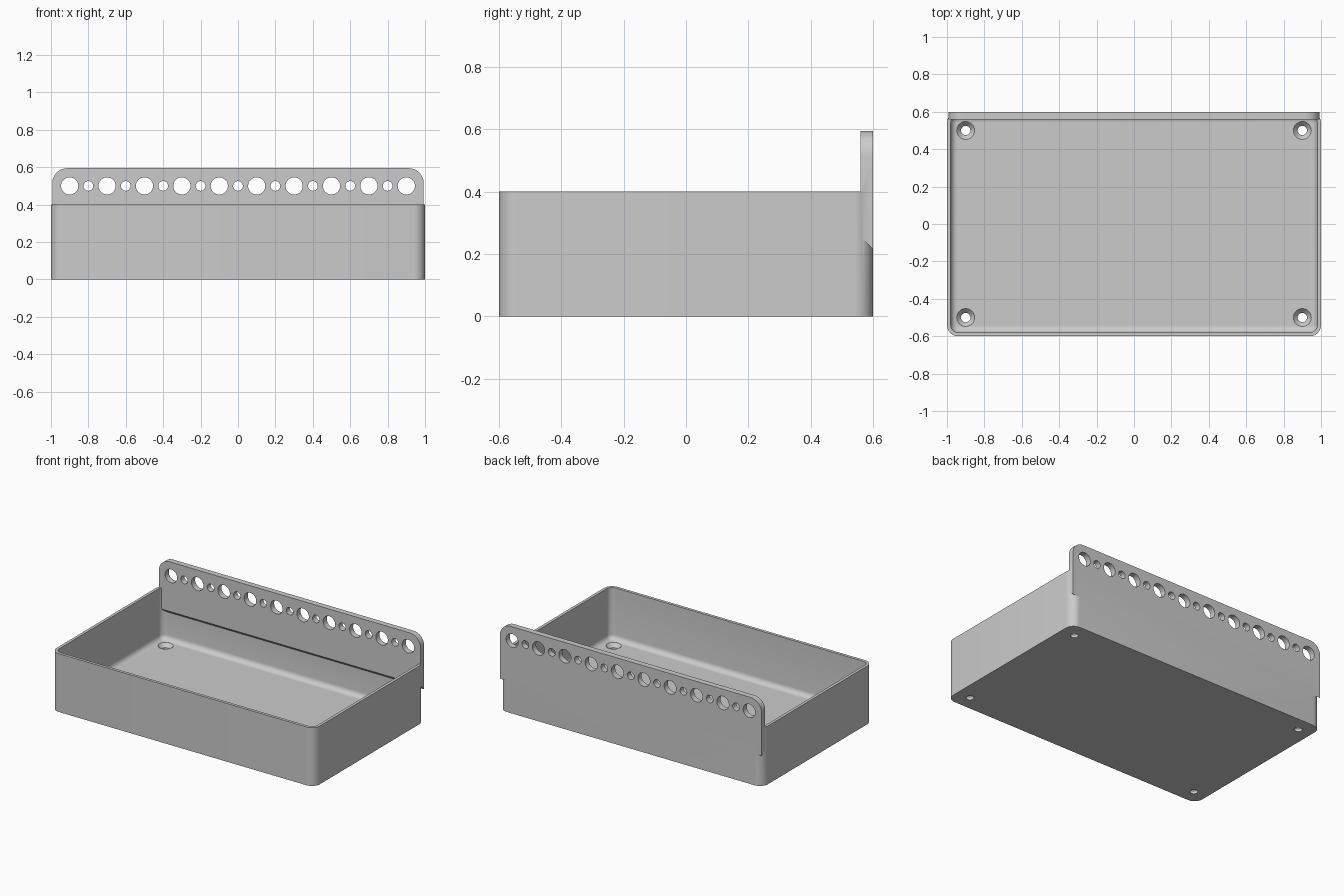
import bpy, bmesh
from math import cos, sin, pi, radians
from mathutils import Matrix, Vector

if "Cube" in bpy.data.objects:
    bpy.data.objects.remove(bpy.data.objects["Cube"], do_unlink=True)

grey = bpy.data.materials.new("light_grey_plastic")
grey.use_nodes = True
GREY = (0.6, 0.6, 0.6, 1)
grey.diffuse_color = GREY
grey.node_tree.nodes["Principled BSDF"].inputs["Base Color"].default_value = GREY

HALF_X, HALF_Y, HEIGHT = 1.0, 0.6, 0.4
WALL, FLOOR, CORNER, FILLET = 0.02, 0.045, 0.06, 0.035
PLATE_X, PLATE_TOP, PLATE_FRONT, PLATE_R = 0.993, 0.595, 0.56, 0.08


def finish(bm, name):
    bmesh.ops.recalc_face_normals(bm, faces=bm.faces)
    mesh = bpy.data.meshes.new(name)
    bm.to_mesh(mesh)
    bm.free()
    mesh.materials.append(grey)
    obj = bpy.data.objects.new(name, mesh)
    bpy.context.collection.objects.link(obj)
    return obj


def rounded_ring(bm, inset, z, steps=8):
    """Ring of vertices around a rounded rectangle."""
    r = max(CORNER - inset, 0.008)
    cx, cy = HALF_X - inset - r, HALF_Y - inset - r
    verts = []
    for q, (sx, sy) in enumerate([(1, 1), (-1, 1), (-1, -1), (1, -1)]):
        for i in range(steps + 1):
            a = (q + i / steps) * pi / 2
            verts.append(bm.verts.new((sx * cx + r * cos(a), sy * cy + r * sin(a), z)))
    return verts


def boolean(target, tool, operation):
    mod = target.modifiers.new(operation.lower(), "BOOLEAN")
    mod.operation, mod.solver, mod.object = operation, "EXACT", tool
    bpy.ops.object.select_all(action="DESELECT")
    bpy.context.view_layer.objects.active = target
    target.select_set(True)
    bpy.ops.object.modifier_apply(modifier=mod.name)
    bpy.data.objects.remove(tool, do_unlink=True)


# Tray shell: outer wall, rim, inner wall, filleted floor
bm = bmesh.new()
section = [(0, 0), (0, HEIGHT), (WALL, HEIGHT)]
for i in range(7):
    a = i / 6 * pi / 2
    section.append((WALL + FILLET * (1 - cos(a)), FLOOR + FILLET * (1 - sin(a))))
rings = [rounded_ring(bm, inset, z) for inset, z in section]
for low, high in zip(rings, rings[1:]):
    n = len(low)
    for i in range(n):
        j = (i + 1) % n
        bm.faces.new((low[i], low[j], high[j], high[i]))
bm.faces.new(rings[0])
bm.faces.new(rings[-1])
tray = finish(bm, "open_tray")

# Countersunk screw holes in the floor
bm = bmesh.new()
for x in (-0.9, 0.9):
    for y in (-0.5, 0.5):
        loops = []
        for r, z in [(0.025, -0.05), (0.025, 0.02), (0.048, FLOOR), (0.048, 0.1)]:
            loops.append([bm.verts.new((x + r * cos(k * pi / 16), y + r * sin(k * pi / 16), z))
                          for k in range(32)])
        for a, b in zip(loops, loops[1:]):
            for k in range(32):
                m = (k + 1) % 32
                bm.faces.new((a[k], a[m], b[m], b[k]))
        bm.faces.new(loops[0])
        bm.faces.new(loops[-1])
boolean(tray, finish(bm, "screw_cutter"), "DIFFERENCE")

# Mounting plate: rounded top corners, sloped underside
bm = bmesh.new()
outline = [(-PLATE_X, 0), (PLATE_X, 0)]
for side, start in ((1, 0), (-1, pi / 2)):
    for i in range(9):
        a = start + i / 8 * pi / 2
        outline.append((side * (PLATE_X - PLATE_R) + PLATE_R * cos(a),
                        PLATE_TOP - PLATE_R + PLATE_R * sin(a)))
front = [bm.verts.new((x, PLATE_FRONT, z or 0.255)) for x, z in outline]
back = [bm.verts.new((x, HALF_Y, z or 0.215)) for x, z in outline]
bm.faces.new(front)
bm.faces.new(back)
for i in range(len(front)):
    j = (i + 1) % len(front)
    bm.faces.new((front[i], front[j], back[j], back[i]))
plate = finish(bm, "mounting_plate")

# Alternating large and small holes along the plate
bm = bmesh.new()
for i in range(19):
    r = 0.026 if i % 2 else 0.046
    place = Matrix.Translation(Vector((-0.9 + 0.1 * i, 0.58, 0.5))) @ Matrix.Rotation(radians(90), 4, "X")
    bmesh.ops.create_cone(bm, cap_ends=True, segments=32, radius1=r, radius2=r, depth=0.2, matrix=place)
boolean(plate, finish(bm, "hole_cutter"), "DIFFERENCE")

# Fuse the plate into the back wall
boolean(tray, plate, "UNION")
tray.name = "tray_with_mounting_plate"
bpy.ops.object.shade_smooth_by_angle(angle=radians(30))
